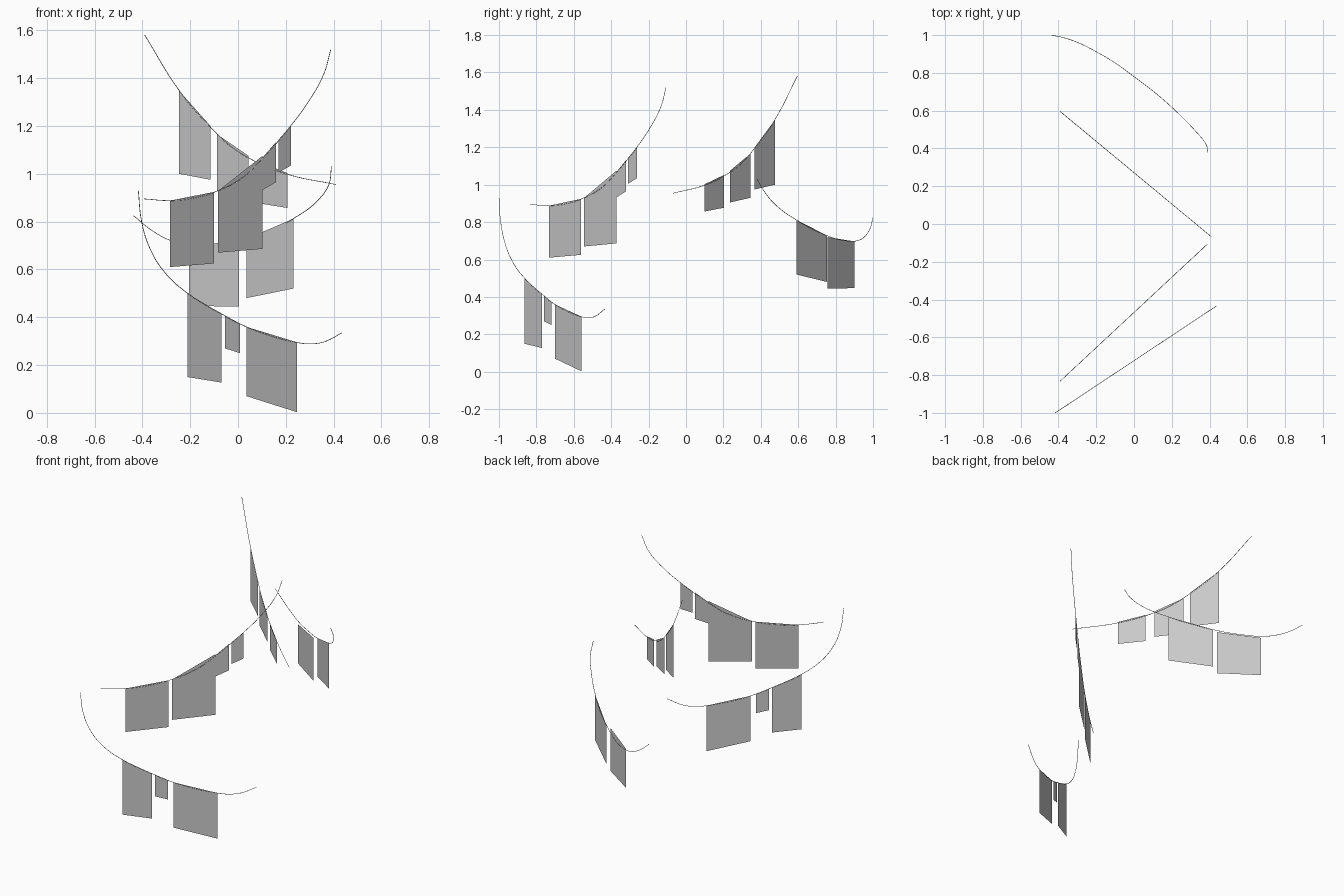
import bpy


def wire(name, pts):
    # thin sagging line through a few control points
    cu = bpy.data.curves.new(name, 'CURVE')
    cu.dimensions = '3D'
    cu.bevel_depth = 0.0015
    cu.bevel_resolution = 1
    cu.resolution_u = 6
    sp = cu.splines.new('BEZIER')
    sp.bezier_points.add(len(pts) - 1)
    for bp, p in zip(sp.bezier_points, pts):
        bp.co = p
        bp.handle_left_type = bp.handle_right_type = 'AUTO'
    bpy.context.collection.objects.link(bpy.data.objects.new(name, cu))


def sheet(name, a, b, top, bottom):
    # flat cloth hanging between plan points a and b
    verts = [(*a, bottom[0]), (*b, bottom[1]), (*b, top[1]), (*a, top[0])]
    me = bpy.data.meshes.new(name)
    me.from_pydata(verts, [], [(0, 1, 2, 3)])
    bpy.context.collection.objects.link(bpy.data.objects.new(name, me))


def straight_line(name, start, end, profile, cloths):
    # line that is straight in plan: profile is (x, z), cloths are (x0, x1, tops, bottoms)
    def y(x):
        return start[1] + (x - start[0]) * (end[1] - start[1]) / (end[0] - start[0])
    wire(name + "_wire", [(x, y(x), z) for x, z in profile])
    for i, (x0, x1, t, b) in enumerate(cloths):
        sheet(f"{name}_sheet_{i + 1}", (x0, y(x0)), (x1, y(x1)), t, b)


# highest clothesline
straight_line("upper_line", (-.39, .595), (.41, -.068),
    [(-.39, 1.58), (-.245, 1.347), (-.11, 1.19), (-.03, 1.115), (.043, 1.067),
     (.2, 1.0), (.41, .955)],
    [(-.246, -.115, (1.347, 1.2), (1.0, .975)),
     (-.087, .044, (1.165, 1.075), (.93, .905)),
     (.083, .207, (1.052, 1.003), (.877, .857))])

# middle front clothesline
straight_line("middle_line", (-.392, -.833), (.388, -.107),
    [(-.392, .895), (-.28, .888), (-.18, .9), (-.09, .927), (.02, .985), (.103, 1.065),
     (.22, 1.2), (.3, 1.31), (.36, 1.42), (.388, 1.52)],
    [(-.284, -.1, (.888, .924), (.61, .625)),
     (-.084, .103, (.928, 1.075), (.67, .686)),
     (.103, .159, (1.068, 1.133), (.932, .965)),
     (.17, .222, (1.143, 1.203), (1.005, 1.035))])

# lowest front clothesline
straight_line("lower_line", (-.417, -1), (.435, -.435),
    [(-.417, .93), (-.403, .8), (-.365, .68), (-.3, .58), (-.21, .5), (-.07, .415),
     (.035, .36), (.245, .295), (.3, .289), (.36, .297), (.435, .335)],
    [(-.212, -.07, (.5, .415), (.15, .127)),
     (-.055, .008, (.408, .374), (.27, .25)),
     (.035, .247, (.36, .295), (.07, .003))])

# rear clothesline, curved in plan
wire("rear_line_wire", [
    (-.437, 1, .825), (-.36, .983, .763), (-.28, .953, .72), (-.2, .912, .7),
    (-.1, .853, .7), (0, .78, .718), (.12, .688, .758), (.23, .59, .812),
    (.33, .487, .885), (.38, .425, .955), (.391, .38, 1.03)])
sheet("rear_line_sheet_1", (-.205, .9), (.005, .757), (.697, .72), (.447, .445))
sheet("rear_line_sheet_2", (.035, .755), (.232, .59), (.728, .812), (.48, .52))
